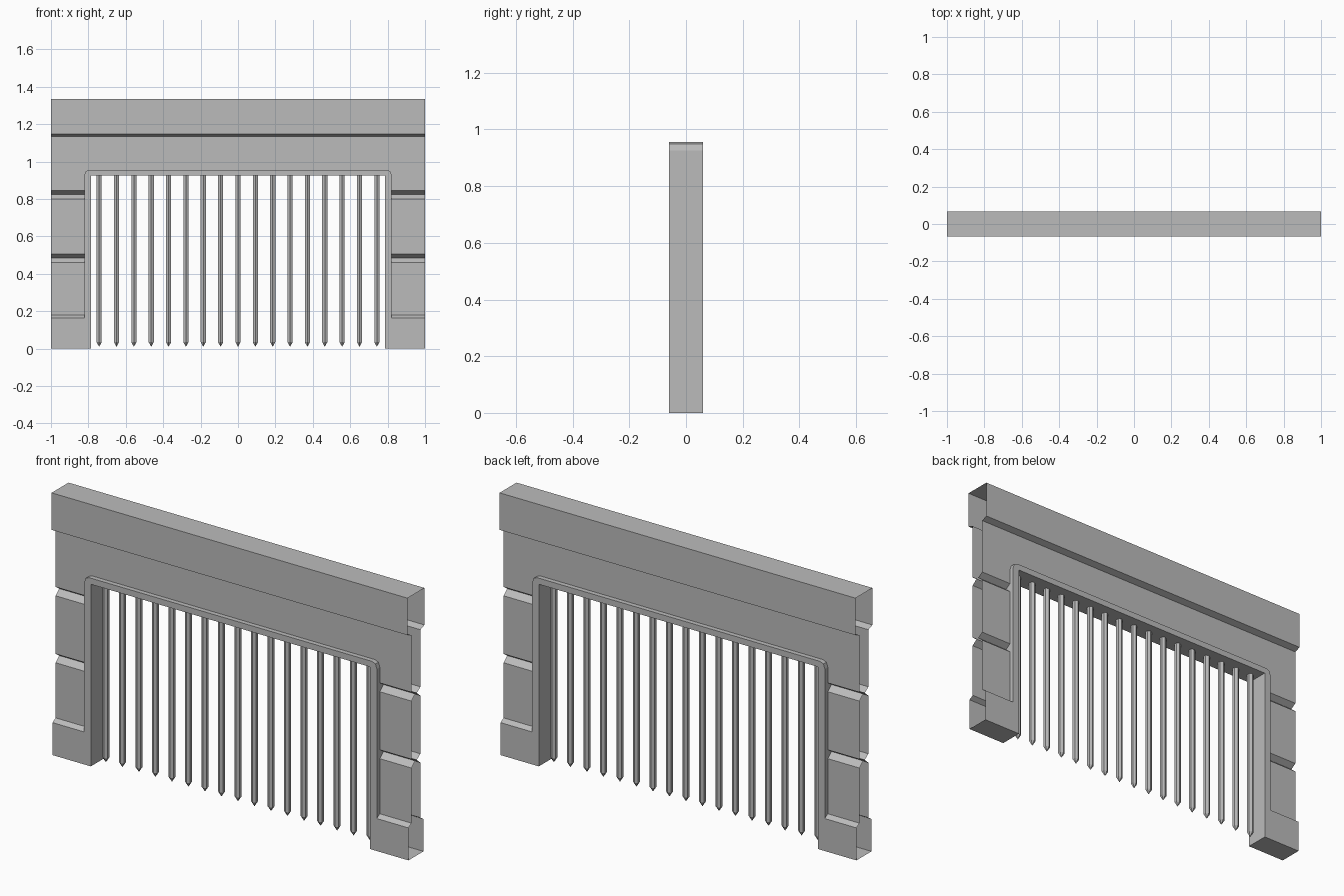
import bpy, bmesh

if "Cube" in bpy.data.objects:
    bpy.data.objects.remove(bpy.data.objects["Cube"], do_unlink=True)

stone = bpy.data.materials.new("stone_grey")
stone.use_nodes = True
grey = (0.5, 0.5, 0.5, 1)
stone.diffuse_color = grey
stone.node_tree.nodes["Principled BSDF"].inputs["Base Color"].default_value = grey


def finish(name, bm):
    mesh = bpy.data.meshes.new(name)
    bm.to_mesh(mesh)
    bm.free()
    mesh.materials.append(stone)
    obj = bpy.data.objects.new(name, mesh)
    bpy.context.collection.objects.link(obj)
    return obj


# Wall: a grooved profile (half depth, height) swept along x, open at both ends
HALF_OPENING, LINTEL = 0.81, 0.94
profile = [(0.06, 0), (0.06, 0.165), (0.036, 0.18)]
for z in (0.46, 0.80):
    profile += [(0.036, z), (0.006, z + 0.025), (0.036, z + 0.045)]
profile += [(0.036, LINTEL), (0.036, 1.135), (0.068, 1.147), (0.068, 1.335)]
loop = [(-y, z) for y, z in profile] + [(y, z) for y, z in reversed(profile)]

bm = bmesh.new()
columns = [[bm.verts.new((x, y, z)) for y, z in loop]
           for x in (-1, -HALF_OPENING, HALF_OPENING, 1)]
for c in range(3):
    left, right = columns[c], columns[c + 1]
    for i in range(len(loop)):
        j = (i + 1) % len(loop)
        if c == 1 and min(loop[i][1], loop[j][1]) < LINTEL:
            continue  # gate opening
        bm.faces.new((left[i], right[i], right[j], left[j]))
bmesh.ops.delete(bm, geom=[v for v in bm.verts if not v.link_faces], context='VERTS')
finish("wall", bm)

# Frame lining the opening, with softened outer corners
inner = [(0.785, 0), (0.785, 0.925)]
outer = [(0.822, 0), (0.822, 0.925), (0.814, 0.948), (0.795, 0.956)]
arch = ([(-x, z) for x, z in outer] + [(x, z) for x, z in reversed(outer)]
        + inner + [(-x, z) for x, z in reversed(inner)])
bm = bmesh.new()
face = bm.faces.new([bm.verts.new((x, -0.06, z)) for x, z in arch])
swept = bmesh.ops.extrude_face_region(bm, geom=[face], use_keep_orig=True)
bmesh.ops.translate(bm, vec=(0, 0.12, 0),
                    verts=[g for g in swept["geom"] if isinstance(g, bmesh.types.BMVert)])
bmesh.ops.recalc_face_normals(bm, faces=bm.faces)
finish("gate_frame", bm)

# Pointed bars hanging from the frame
BARS, SIDES, RADIUS = 17, 6, 0.016
for n in range(BARS):
    bpy.ops.mesh.primitive_cylinder_add(vertices=SIDES, radius=RADIUS, depth=0.895,
                                        end_fill_type='NOTHING',
                                        location=((n - 8) * 0.0928, 0, 0.4825))
    bar = bpy.context.object
    bar.name = f"gate_bar_{n + 1}"
    bm = bmesh.new()
    bm.from_mesh(bar.data)
    rim = [e for e in bm.edges if all(v.co.z < 0 for v in e.verts)]
    tip = bm.verts.new((0, 0, -0.4725))
    for e in rim:
        bm.faces.new((*e.verts, tip))
    bmesh.ops.recalc_face_normals(bm, faces=bm.faces)
    bm.to_mesh(bar.data)
    bm.free()
    bar.data.materials.append(stone)
